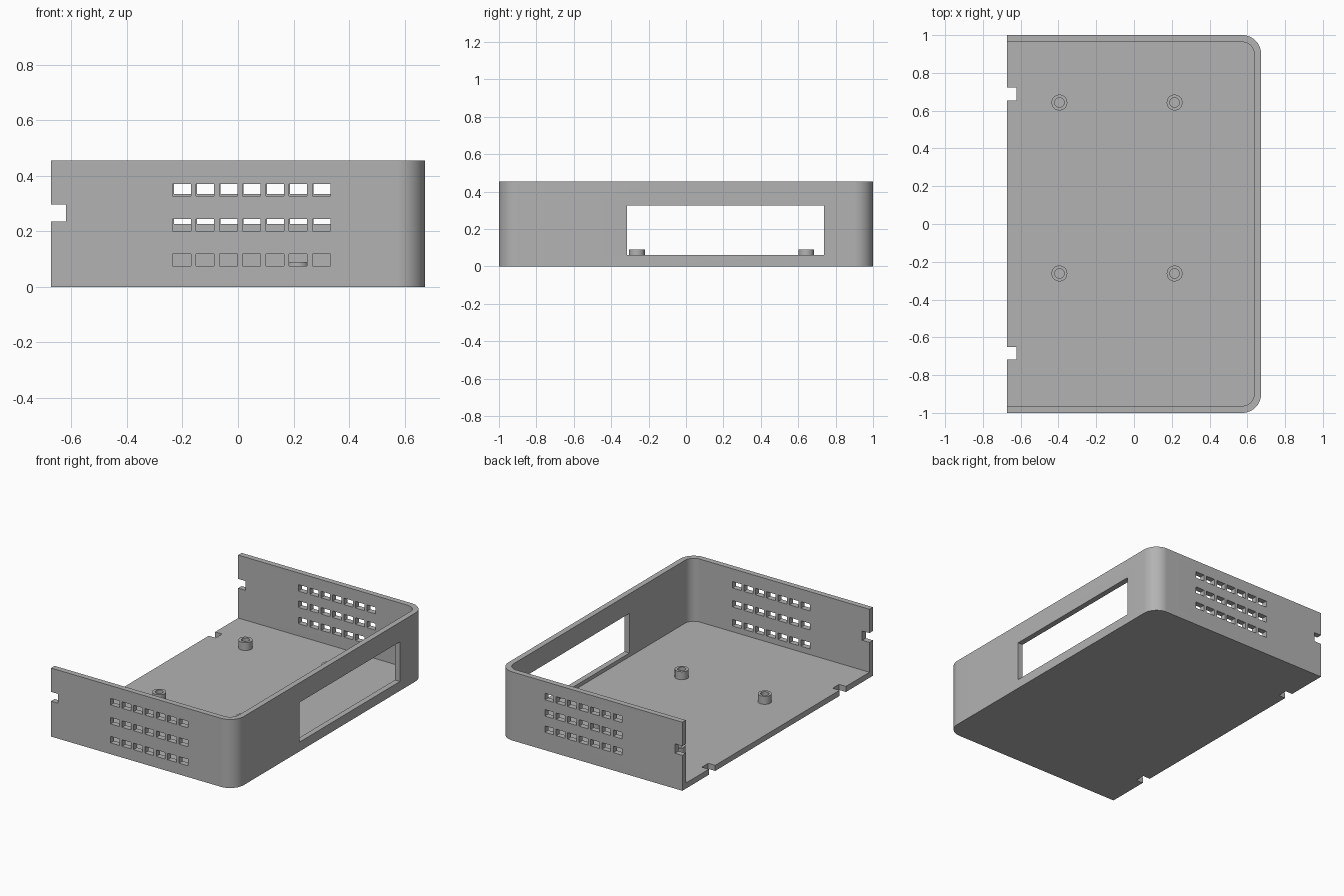
import bpy, bmesh, math
from mathutils import Matrix, Vector

old = bpy.data.objects.get("Cube")
if old:
    bpy.data.objects.remove(old, do_unlink=True)

X, Y, H = 0.673, 1.0, 0.455      # half width, half depth, height
WALL, RADIUS = 0.037, 0.1

grey = bpy.data.materials.new("grey plastic")
grey.use_nodes = True
colour = (0.45, 0.45, 0.45, 1)
grey.diffuse_color = colour
grey.node_tree.nodes["Principled BSDF"].inputs["Base Color"].default_value = colour


def make_object(name, bm):
    bmesh.ops.recalc_face_normals(bm, faces=bm.faces)
    mesh = bpy.data.meshes.new(name)
    bm.to_mesh(mesh)
    bm.free()
    mesh.materials.append(grey)
    obj = bpy.data.objects.new(name, mesh)
    bpy.context.collection.objects.link(obj)
    return obj


def rounded_tray(name, x0, x1, y, radius, z0, z1, steps=24):
    """Prism with square corners at x0 and round ones at x1."""
    points = [(x0, -y)]
    for side, start in ((-1, -90), (1, 0)):
        for i in range(steps + 1):
            a = math.radians(start + 90 * i / steps)
            points.append((x1 - radius + radius * math.cos(a),
                           side * (y - radius) + radius * math.sin(a)))
    points.append((x0, y))
    bm = bmesh.new()
    base = bm.faces.new([bm.verts.new((px, py, z0)) for px, py in points])
    top = bmesh.ops.extrude_face_region(bm, geom=[base])["geom"]
    bmesh.ops.translate(bm, vec=(0, 0, z1 - z0),
                        verts=[g for g in top if isinstance(g, bmesh.types.BMVert)])
    return make_object(name, bm)


def add_box(bm, low, high):
    low, high = Vector(low), Vector(high)
    matrix = Matrix.Translation((low + high) / 2) @ Matrix.Diagonal((*(high - low), 1))
    bmesh.ops.create_cube(bm, size=1, matrix=matrix)


def cut(obj, cutter):
    mod = obj.modifiers.new("cut", 'BOOLEAN')
    mod.operation, mod.solver, mod.object = 'DIFFERENCE', 'EXACT', cutter
    cutter.hide_render = True
    bpy.context.view_layer.objects.active = obj
    bpy.ops.object.modifier_apply(modifier=mod.name)
    bpy.data.objects.remove(cutter, do_unlink=True)


def smooth(obj):
    bpy.ops.object.select_all(action='DESELECT')
    obj.select_set(True)
    bpy.context.view_layer.objects.active = obj
    bpy.ops.object.shade_smooth_by_angle(angle=math.radians(30))


# Open-sided case: outer prism minus inner cavity
case = rounded_tray("case_shell", -X, X, Y, RADIUS, 0, H)
cut(case, rounded_tray("cavity", -X - 0.1, X - WALL, Y - WALL, RADIUS - WALL, WALL, H + 0.1))

openings = bmesh.new()
# Vent grids on the front and back walls
for side, bottom, pitch, shift in ((-1, 0.075, 0.126, 0), (1, 0.118, 0.108, 0.004)):
    ys = sorted((side * (Y - 0.1), side * (Y + 0.1)))
    for row in range(3):
        for col in range(7):
            x = -0.235 + shift + 0.0838 * col
            z = bottom + pitch * row
            add_box(openings, (x, ys[0], z), (x + 0.065, ys[1], z + 0.043))
    # Latch notches in the wall ends
    add_box(openings, (-X - 0.1, ys[0], 0.235), (-0.62, ys[1], 0.297))
# Latch notches in the floor edge
for y in (-0.717, 0.655):
    add_box(openings, (-X - 0.1, y, -0.1), (-0.622, y + 0.067, 0.1))
# Connector window in the right-hand long wall
add_box(openings, (X - 0.1, -0.315, 0.062), (X + 0.1, 0.737, 0.325))
cut(case, make_object("openings", openings))
smooth(case)


# Hollow screw posts
def screw_post(name, x, y):
    bm = bmesh.new()
    n = 32
    profile = ((0.025, WALL - 0.005), (0.042, WALL - 0.005), (0.042, 0.09), (0.025, 0.09))
    rings = [[bm.verts.new((x + r * math.cos(math.tau * i / n),
                            y + r * math.sin(math.tau * i / n), z)) for i in range(n)]
             for r, z in profile]
    for k, ring in enumerate(rings):
        nxt = rings[(k + 1) % len(rings)]
        for i in range(n):
            j = (i + 1) % n
            bm.faces.new((ring[i], ring[j], nxt[j], nxt[i]))
    smooth(make_object(name, bm))


for x, x_name in ((-0.395, "right"), (0.215, "left")):
    for y, y_name in ((-0.262, "front"), (0.643, "back")):
        screw_post(f"screw_post_{y_name}_{x_name}", x, y)
